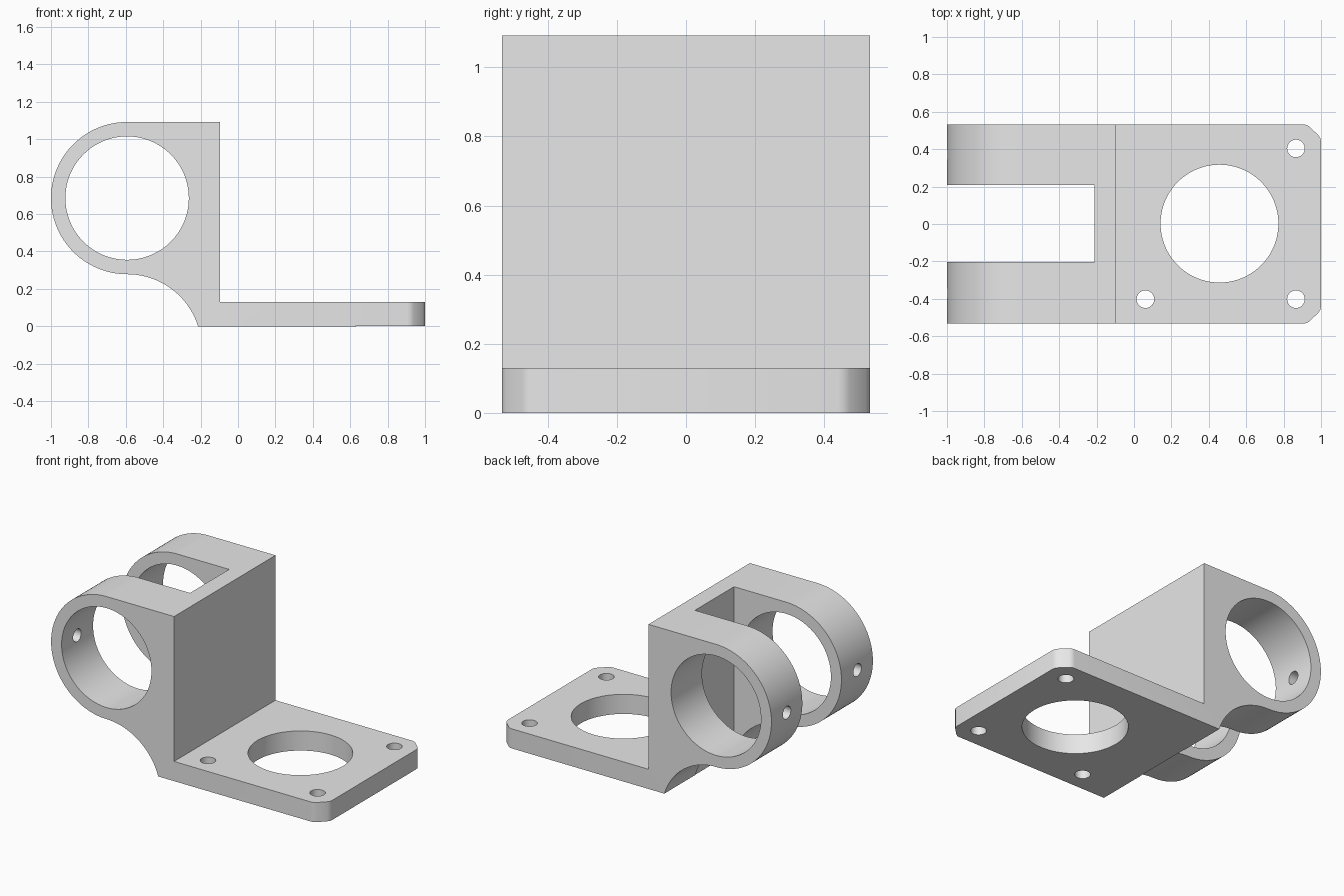
import bpy, bmesh, math
from mathutils import Matrix

if "Cube" in bpy.data.objects:
    bpy.data.objects.remove(bpy.data.objects["Cube"])

HALF = 0.532            # half depth of the bracket
RX, RZ = -0.593, 0.685  # clamp ring centre

grey = bpy.data.materials.new("light_grey")
grey.diffuse_color = (0.8, 0.8, 0.8, 1)
grey.use_nodes = True
grey.node_tree.nodes["Principled BSDF"].inputs["Base Color"].default_value = grey.diffuse_color


def prism(name, pts, direction):
    """Extrude a closed outline of 3D points along a direction."""
    bm = bmesh.new()
    face = bm.faces.new([bm.verts.new(p) for p in pts])
    ext = bmesh.ops.extrude_face_region(bm, geom=[face])
    verts = [v for v in ext["geom"] if isinstance(v, bmesh.types.BMVert)]
    bmesh.ops.translate(bm, vec=direction, verts=verts)
    bmesh.ops.recalc_face_normals(bm, faces=bm.faces)
    me = bpy.data.meshes.new(name)
    bm.to_mesh(me)
    bm.free()
    me.materials.append(grey)
    ob = bpy.data.objects.new(name, me)
    bpy.context.collection.objects.link(ob)
    return ob


def rod(centre, r, depth, axis, n=32):
    """Cylinder cutter along the x, y or z axis."""
    rot = {"x": Matrix.Rotation(math.pi / 2, 4, "Y"),
           "y": Matrix.Rotation(math.pi / 2, 4, "X"),
           "z": Matrix.Identity(4)}[axis]
    bm = bmesh.new()
    bmesh.ops.create_cone(bm, cap_ends=True, segments=n, radius1=r, radius2=r,
                          depth=depth, matrix=Matrix.Translation(centre) @ rot)
    me = bpy.data.meshes.new("cutter")
    bm.to_mesh(me)
    bm.free()
    me.materials.append(grey)
    ob = bpy.data.objects.new("cutter", me)
    bpy.context.collection.objects.link(ob)
    return ob


def combine(target, tool, op="DIFFERENCE"):
    mod = target.modifiers.new("bool", "BOOLEAN")
    mod.operation, mod.object, mod.solver = op, tool, "EXACT"
    bpy.context.view_layer.objects.active = target
    bpy.ops.object.modifier_apply(modifier=mod.name)
    bpy.data.objects.remove(tool)


def arc(cx, cz, r, a0, a1, n):
    return [(cx + r * math.cos(math.radians(a0 + (a1 - a0) * i / n)),
             cz + r * math.sin(math.radians(a0 + (a1 - a0) * i / n)))
            for i in range(n + 1)]


# Side profile: foot, upright wall, ring and concave fillet under the ring
end = math.degrees(math.asin(0.12 / 0.4))
outline = [(1, 0), (1, 0.13), (-0.097, 0.13), (-0.097, RZ + 0.407)]
outline += arc(RX, RZ, 0.407, 90, 270, 48)
outline += arc(RX, -0.12, 0.398, 90, end, 20)
bracket = prism("bracket", [(x, -HALF, z) for x, z in outline], (0, 2 * HALF, 0))

# Rounded chamfers on the outer plate corners
corner = [(0.906, HALF), (0.922, 0.53), (0.938, 0.521), (0.987, 0.473),
          (0.997, 0.457), (1, 0.44), (1.1, 0.44), (1.1, 0.65), (0.906, 0.65)]
for s in (1, -1):
    combine(bracket, prism("corner_cutter", [(x, s * y, -0.1) for x, y in corner],
                           (0, 0, 0.4)))

# Slot dividing the ring into two clamps
slot = [(-1.2, -0.202), (-0.211, -0.202), (-0.211, 0.208), (-1.2, 0.208)]
combine(bracket, prism("slot_cutter", [(x, y, -0.5) for x, y in slot], (0, 0, 2)))

# Clamp bore and large plate opening
combine(bracket, rod((RX, 0, RZ), 0.33, 2, "y", 96))
combine(bracket, rod((0.457, 0.002, 0), 0.315, 0.6, "z", 96))

# Screw holes in the plate
for x, y in ((0.866, 0.404), (0.866, -0.402), (0.061, -0.402)):
    combine(bracket, rod((x, y, 0), 0.047, 0.6, "z"))

# Set screw holes through the outer side of each clamp
for y in (-0.37, 0.37):
    combine(bracket, rod((-1.0, y, RZ), 0.042, 0.5, "x"))

bpy.ops.object.select_all(action="DESELECT")
bracket.select_set(True)
bpy.context.view_layer.objects.active = bracket
bpy.ops.object.shade_smooth_by_angle(angle=math.radians(30))
